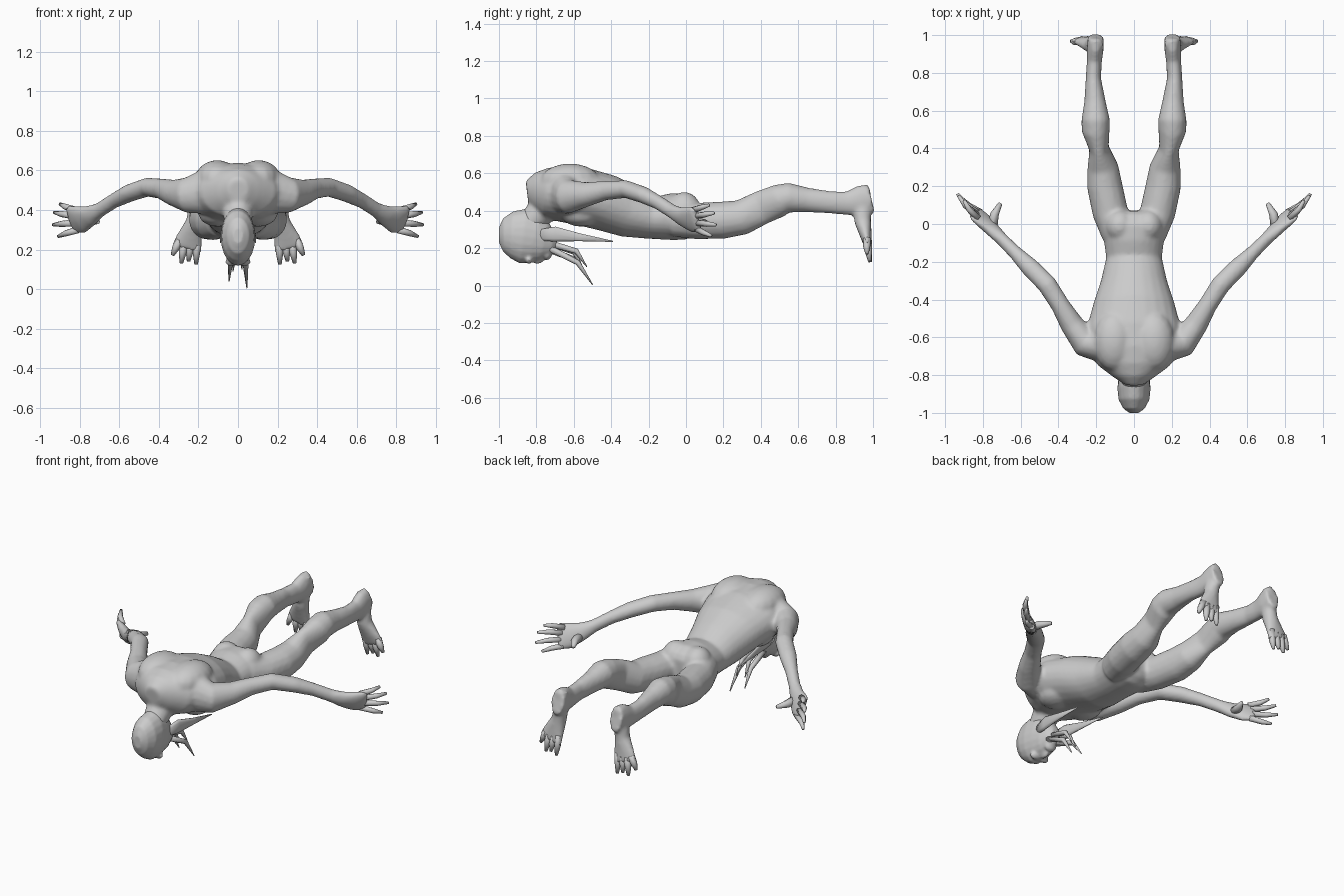
import bpy, bmesh, math
from mathutils import Vector

skin = bpy.data.materials.new("grey skin")
skin.diffuse_color = (0.6, 0.6, 0.6, 1)


def finish(bm, name):
    bmesh.ops.recalc_face_normals(bm, faces=bm.faces)
    me = bpy.data.meshes.new(name)
    bm.to_mesh(me)
    bm.free()
    me.materials.append(skin)
    ob = bpy.data.objects.new(name, me)
    bpy.context.collection.objects.link(ob)
    for p in me.polygons:
        p.use_smooth = True
    return ob


def fuse(ob, voxel, passes):
    """Melt overlapping parts into one soft surface."""
    m = ob.modifiers.new("fuse", "REMESH")
    m.mode, m.voxel_size, m.use_smooth_shade = "VOXEL", voxel, True
    s = ob.modifiers.new("soften", "SMOOTH")
    s.factor, s.iterations = .5, passes


def loft(bm, rows, side=(1, 0, 0), n=16, flip=1):
    """Skin elliptical rings along a path; each row is x, y, z, half width, half depth."""
    pts = [Vector((r[0] * flip, r[1], r[2])) for r in rows]
    hint = Vector((side[0] * flip, side[1], side[2]))
    rings = []
    for i, r in enumerate(rows):
        t = (pts[min(i + 1, len(pts) - 1)] - pts[max(i - 1, 0)]).normalized()
        u = (hint - t * hint.dot(t)).normalized()
        v = t.cross(u)
        ring = []
        for k in range(n):
            a = 2 * math.pi * k / n
            ring.append(bm.verts.new(pts[i] + u * r[3] * math.cos(a) + v * r[4] * math.sin(a)))
        rings.append(ring)
    for a, b in zip(rings, rings[1:]):
        for k in range(n):
            bm.faces.new((a[k], a[(k + 1) % n], b[(k + 1) % n], b[k]))
    bm.faces.new(rings[0])
    bm.faces.new(rings[-1])


def ball(bm, c, r):
    new = bmesh.ops.create_uvsphere(bm, u_segments=16, v_segments=10, radius=1)["verts"]
    for v in new:
        v.co = Vector((v.co.x * r[0] + c[0], v.co.y * r[1] + c[1], v.co.z * r[2] + c[2]))


def digit(bm, a, b, r, bend=(0, 0, 0), flip=1, tip=.45):
    """Tapering finger, toe or strand from a to b with a bent middle."""
    a, b = Vector(a), Vector(b)
    m = a.lerp(b, 0.55) + Vector(bend)
    d = b - a
    side = (0, 0, 1) if abs(d.z) < 0.7 * d.length else (1, 0, 0)
    loft(bm, [(*a, r, r), (*m, r * .85, r * .85), (*b, r * tip, r * tip)], side, 8, flip)


# Body: torso, neck, buttocks, arms and legs fused into one surface
body = bmesh.new()
torso = [(-.85, .50, .05, .06), (-.81, .505, .11, .10), (-.75, .495, .19, .135),
         (-.66, .49, .25, .15), (-.55, .475, .25, .155), (-.42, .44, .215, .152),
         (-.30, .395, .175, .14), (-.18, .362, .148, .113), (-.08, .368, .16, .125),
         (0, .37, .16, .125), (.05, .37, .11, .095), (.07, .37, .07, .06)]
loft(body, [(0, y, z, a, b) for y, z, a, b in torso], n=24)
loft(body, [(0, -.87, .30, .06, .06), (0, -.80, .37, .075, .075), (0, -.70, .47, .09, .09)])
arm = [(.15, -.65, .495, .09, .12), (.26, -.625, .475, .08, .09), (.33, -.53, .488, .062, .066),
       (.39, -.43, .508, .05, .052), (.46, -.32, .515, .052, .048), (.55, -.23, .485, .05, .045),
       (.63, -.15, .445, .037, .038), (.70, -.08, .40, .034, .038), (.74, -.04, .375, .034, .04)]
palm = [(.70, -.08, .40, .033, .038), (.75, -.03, .37, .034, .055), (.80, .02, .352, .03, .076),
        (.835, .05, .35, .022, .08), (.85, .065, .35, .012, .07)]
leg = [(.09, -.06, .36, .08, .10), (.125, .06, .345, .095, .098), (.155, .2, .35, .094, .10),
       (.165, .3, .365, .083, .095), (.185, .4, .415, .052, .092), (.203, .5, .455, .075, .088),
       (.203, .55, .47, .076, .08), (.207, .65, .457, .057, .066), (.215, .77, .445, .041, .06),
       (.21, .86, .44, .04, .064), (.205, .93, .45, .045, .085), (.202, .99, .465, .043, .08)]
foot = [(.2, .95, .52, .036, .036), (.207, .942, .43, .04, .05), (.22, .945, .34, .044, .045),
        (.245, .963, .26, .067, .03), (.26, .975, .205, .08, .02)]
for s in (1, -1):
    loft(body, arm, (1, -1, 0), flip=s)
    loft(body, palm, (1, -1, -.7), flip=s)
    loft(body, leg, flip=s)
    loft(body, foot, flip=s)
    ball(body, (s * .075, -.01, .41), (.08, .088, .09))         # buttock
    ball(body, (s * .105, -.62, .56), (.11, .16, .092))         # shoulder blade
    ball(body, (s * .10, -.56, .38), (.10, .11, .065))          # chest
fuse(finish(body, "body"), .011, 6)

# Head, facing down with the crown forward, with brow, nose and jaw
head = bmesh.new()
skull = [(-1.0, .27, .025, .04), (-.978, .27, .056, .09), (-.93, .27, .082, .127),
         (-.87, .265, .088, .148), (-.81, .255, .082, .138), (-.76, .237, .07, .107),
         (-.715, .232, .05, .07), (-.69, .235, .025, .035)]
loft(head, [(0, y, z, a, b) for y, z, a, b in skull], n=20)
for s in (1, -1):
    ball(head, (s * .03, -.84, .138), (.035, .02, .022))
ball(head, (0, -.795, .14), (.017, .038, .024))
ball(head, (0, -.745, .175), (.04, .03, .04))
fuse(finish(head, "head"), .008, 3)

# Long pointed ears sweeping back
ears = bmesh.new()
for s in (1, -1):
    loft(ears, [(.06, -.79, .27, .012, .03), (.074, -.70, .275, .012, .042),
                (.083, -.57, .258, .009, .022), (.09, -.39, .236, .002, .003)], n=10, flip=s)
finish(ears, "ears")

# Beard strands hanging from the chin
beard = bmesh.new()
for a, b in [((.03, -.73, .2), (.045, -.5, .005)), ((-.03, -.73, .19), (-.045, -.52, .04)),
             ((.015, -.71, .22), (.02, -.53, .1)), ((-.015, -.71, .22), (-.025, -.55, .09))]:
    digit(beard, a, b, .017, (0, .025, .03), tip=.15)
finish(beard, "beard_strands")

# Fingers, thumbs and toes
for s, tag in ((1, "left"), (-1, "right")):
    hand = bmesh.new()
    for a, b in [((.825, .03, .40), (.90, .125, .43)), ((.83, .045, .37), (.93, .15, .387)),
                 ((.825, .055, .335), (.935, .16, .325)), ((.81, .06, .30), (.91, .135, .266))]:
        digit(hand, a, b, .018, (.008, -.004, 0), s)
    digit(hand, (.75, -.02, .35), (.707, .11, .34), .027, (.012, 0, 0), s, .4)
    finish(hand, tag + "_fingers")
    toes = bmesh.new()
    for a, b in [((.208, .97, .25), (.212, .985, .125)), ((.24, .972, .24), (.25, .985, .14)),
                 ((.272, .972, .24), (.287, .982, .13)), ((.295, .968, .25), (.332, .968, .17))]:
        digit(toes, a, b, .022, (0, -.002, 0), s, .4)
    finish(toes, tag + "_toes")
